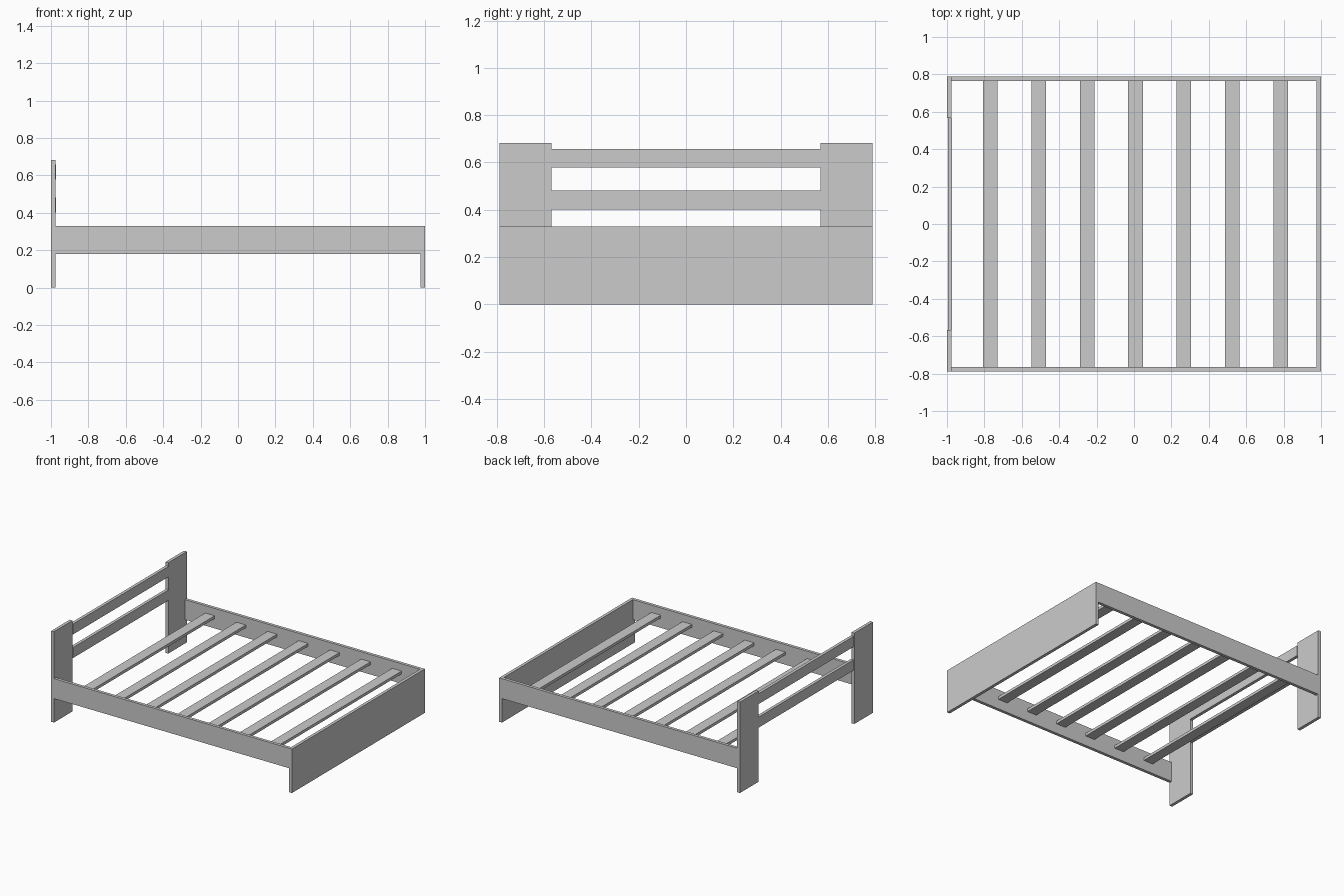
import bpy

if "Cube" in bpy.data.objects:
    bpy.data.objects.remove(bpy.data.objects["Cube"])


def box(name, x, y, z):
    """Flat-faced board spanning the given (min, max) ranges."""
    bpy.ops.mesh.primitive_cube_add(size=1, location=[(a + b) / 2 for a, b in (x, y, z)])
    ob = bpy.context.object
    ob.name = name
    ob.scale = [b - a for a, b in (x, y, z)]
    bpy.ops.object.transform_apply(location=False, rotation=False, scale=True)
    return ob


HALF_W = 0.788      # half of the bed's width
T = 0.023           # board thickness
RAIL_TOP = 0.33
POST_IN = 0.568     # inner edge of the headboard posts

# Footboard
box("footboard", (1 - T, 1), (-HALF_W, HALF_W), (0, RAIL_TOP))

# Headboard posts and side rails, one pair per side
for side, s in (("front", -1), ("back", 1)):
    box(f"headboard_post_{side}", (-1, -1 + T), sorted((s * POST_IN, s * HALF_W)), (0, 0.682))
    box(f"side_rail_{side}", (-1 + T, 1 - T), sorted((s * (HALF_W - T), s * HALF_W)), (0.18, RAIL_TOP))

# Headboard crossbars, set slightly inward of the posts
for level, z in (("lower", (0.402, 0.481)), ("upper", (0.579, 0.657))):
    box(f"headboard_bar_{level}", (-0.995, -0.972), (-POST_IN, POST_IN), z)

# Mattress slats
for i in range(7):
    cx = 0.008 + (i - 3) * 0.2588
    box(f"slat_{i + 1}", (cx - 0.039, cx + 0.039), (-HALF_W + T, HALF_W - T), (0.254, 0.275))
